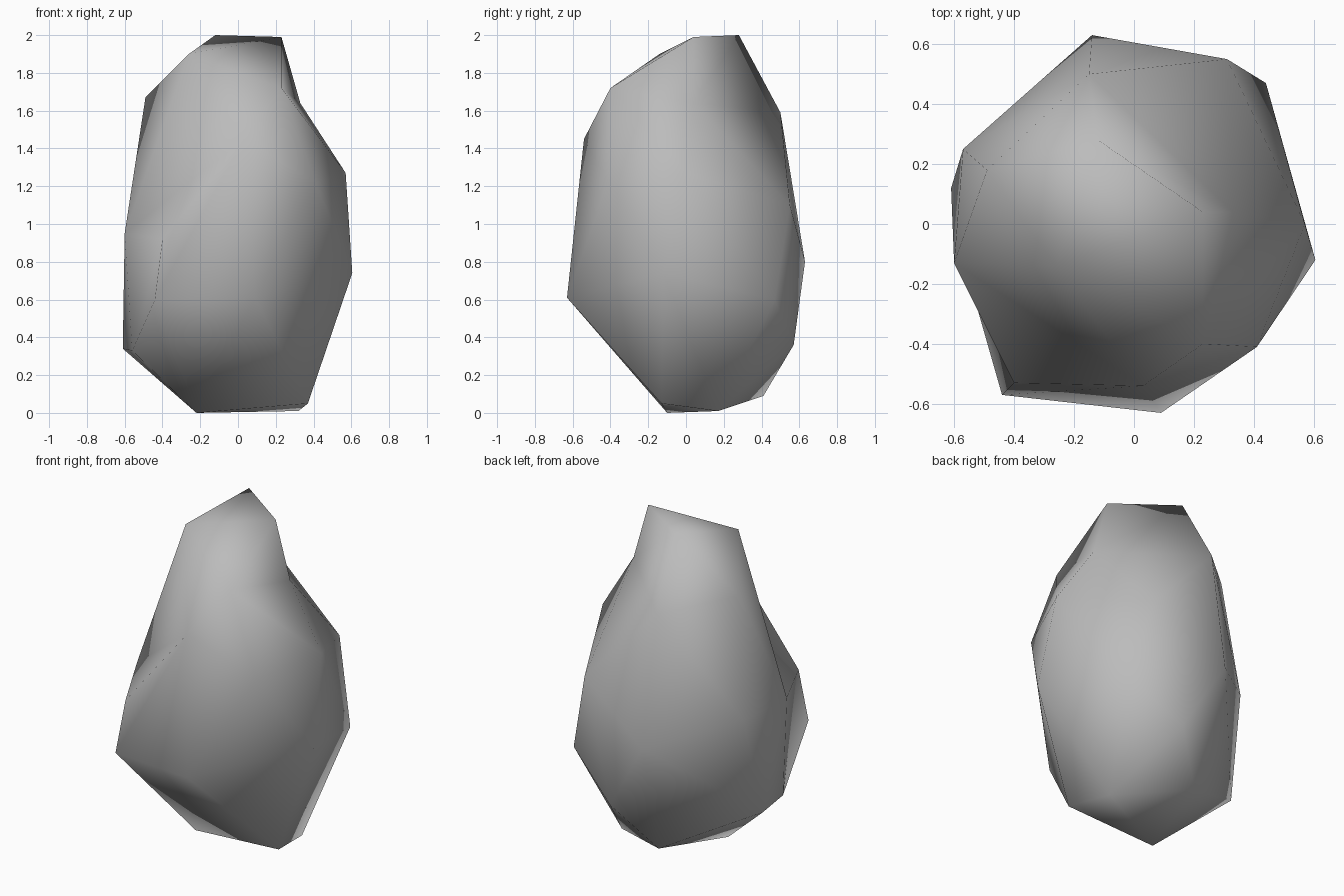
import bpy
import bmesh
from mathutils import Vector

# Remove the default object
default = bpy.data.objects.get("Cube")
if default:
    bpy.data.objects.remove(default, do_unlink=True)


def make_material(name, colour):
    material = bpy.data.materials.new(name)
    material.use_nodes = True
    material.diffuse_color = colour
    shader = material.node_tree.nodes["Principled BSDF"]
    shader.inputs["Base Color"].default_value = colour
    shader.inputs["Roughness"].default_value = 0.8
    return material


def hull_object(name, corners, dents, valleys, material):
    """Wrap a skin round the corners, push dents in and fold valleys inward."""
    bm = bmesh.new()
    verts = {key: bm.verts.new(Vector(corner) / 100)
             for key, corner in corners.items()}
    result = bmesh.ops.convex_hull(bm, input=bm.verts[:])
    inner = [item for item in result["geom_interior"]
             if isinstance(item, bmesh.types.BMVert)]

    # Turn the ridge between two corners into a valley
    for start, end in valleys:
        ridge = bm.edges.get((verts[start], verts[end]))
        if ridge:
            bmesh.utils.edge_rotate(ridge, True)
    for key, push in dents.items():
        verts[key].co += Vector(push) / 100

    bmesh.ops.delete(bm, geom=inner, context="VERTS")
    bmesh.ops.recalc_face_normals(bm, faces=bm.faces[:])
    for face in bm.faces:
        face.smooth = True
    mesh = bpy.data.meshes.new(name)
    bm.to_mesh(mesh)
    bm.free()
    mesh.materials.append(material)
    obj = bpy.data.objects.new(name, mesh)
    bpy.context.collection.objects.link(obj)
    return obj


# Corners of the boulder in hundredths of a unit
crown = {
    "peak_back": (-12, 28, 200), "peak_left": (23, 4, 199),
    "brow_right": (-26, -14, 190), "brow_front": (23, -40, 172),
    "shoulder_left": (37, 17, 185), "shoulder_right": (-49, 18, 167),
    "shoulder_back": (-15, 50, 159), "chest": (3, -54, 145),
}
belly = {
    "front_left": (41, -41, 122), "left": (57, 0, 127),
    "back_left": (31, 55, 110), "right": (-60, -13, 95),
    "back_right": (-57, 25, 95), "front_right": (-40, -53, 92),
    "back": (-14, 63, 80), "hip_left": (60.5, -12, 74),
    "hip_back": (44, 47, 60), "hip_front": (9, -63, 61),
    "hip_right": (-44, -57, 60),
}
foot = {
    "heel_right": (-61, 12, 34), "toe_right": (-56, -15, 33),
    "heel_back": (12, 57, 36), "base_back": (-10, 41, 9),
    "base_left": (37, -13, 5), "base_middle": (32, 17, 1),
    "base_right": (-22, -10, 0),
}

# Hollow on the left shoulder and folds down the right flank
dents = {"shoulder_left": (-4, -13, -21)}
valleys = [("brow_right", "front_right"), ("right", "hip_right")]

stone = make_material("stone grey", (0.5, 0.5, 0.5, 1))
hull_object("boulder", {**crown, **belly, **foot}, dents, valleys, stone)
